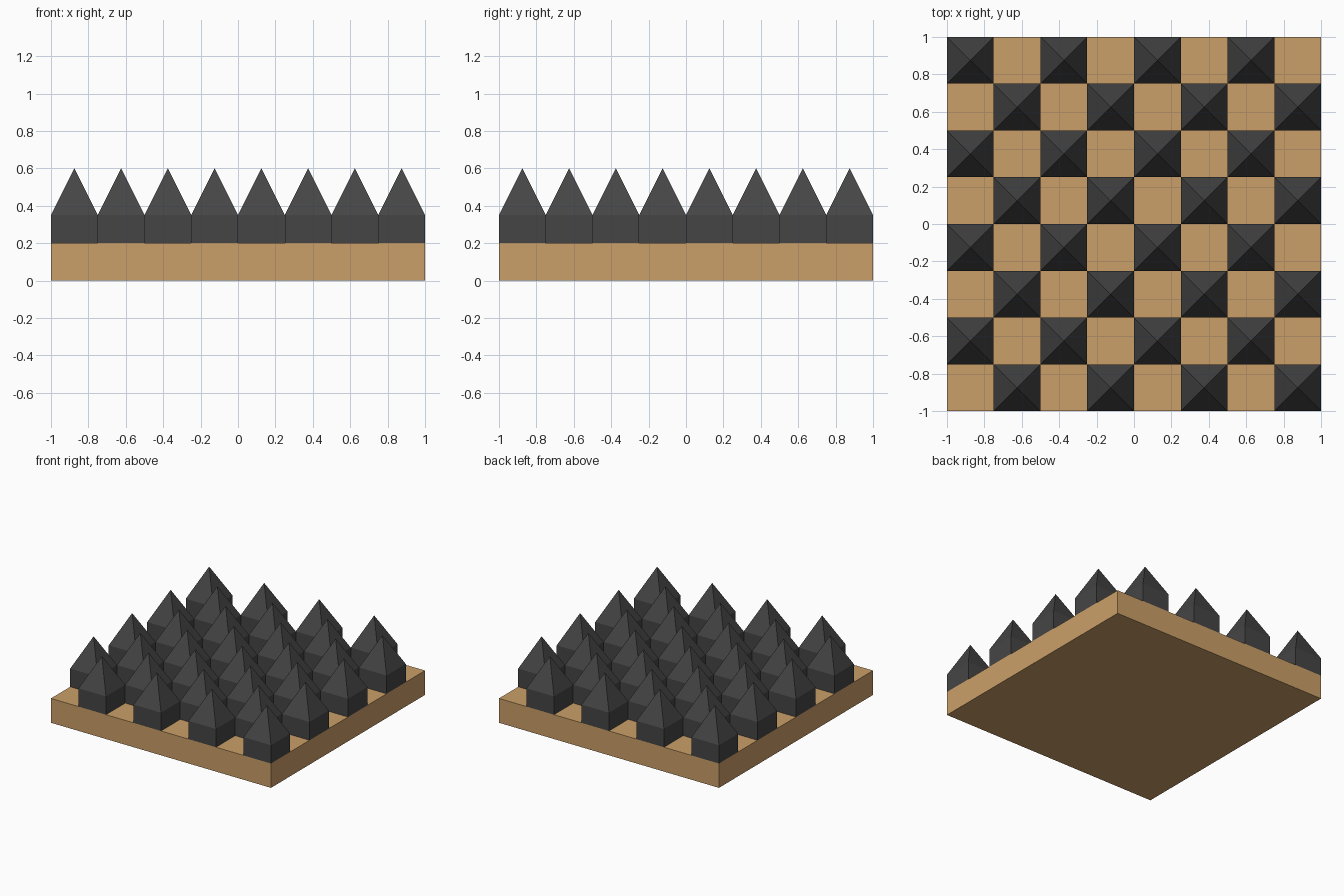
import bpy, bmesh

if "Cube" in bpy.data.objects:
    bpy.data.objects.remove(bpy.data.objects["Cube"])

N, CELL = 8, 0.25
BASE_TOP, SHOULDER, TIP = 0.2, 0.35, 0.6


def material(name, rgb):
    m = bpy.data.materials.new(name)
    m.diffuse_color = (*rgb, 1)
    m.use_nodes = True
    m.node_tree.nodes["Principled BSDF"].inputs["Base Color"].default_value = m.diffuse_color
    return m


def make_object(name, bm, mat):
    bmesh.ops.recalc_face_normals(bm, faces=bm.faces)
    mesh = bpy.data.meshes.new(name)
    bm.to_mesh(mesh)
    bm.free()
    mesh.materials.append(mat)
    obj = bpy.data.objects.new(name, mesh)
    bpy.context.collection.objects.link(obj)
    return obj


tan = material("tan", (0.6, 0.35, 0.14))
charcoal = material("charcoal", (0.06, 0.06, 0.06))

# Flat square board
bm = bmesh.new()
bmesh.ops.create_cube(bm, size=1)
for v in bm.verts:
    v.co = (v.co.x * 2, v.co.y * 2, (v.co.z + 0.5) * BASE_TOP)
make_object("board", bm, tan)

# One spike: square block with a pyramid on top
bm = bmesh.new()
h = CELL / 2
ring = [(-h, -h), (h, -h), (h, h), (-h, h)]
low = [bm.verts.new((x, y, BASE_TOP)) for x, y in ring]
mid = [bm.verts.new((x, y, SHOULDER)) for x, y in ring]
tip = bm.verts.new((0, 0, TIP))
bm.faces.new(low[::-1])
for k in range(4):
    n = (k + 1) % 4
    bm.faces.new((low[k], low[n], mid[n], mid[k]))
    bm.faces.new((mid[k], mid[n], tip))
spike = make_object("spike", bm, charcoal)

# Checkerboard of spikes sharing one mesh
cells = [(i, j) for j in range(N) for i in range(N) if (i + j) % 2 == 1]
for k, (i, j) in enumerate(cells):
    obj = spike
    if k:
        obj = spike.copy()
        bpy.context.collection.objects.link(obj)
    obj.location = (-1 + CELL * (i + 0.5), -1 + CELL * (j + 0.5), 0)
